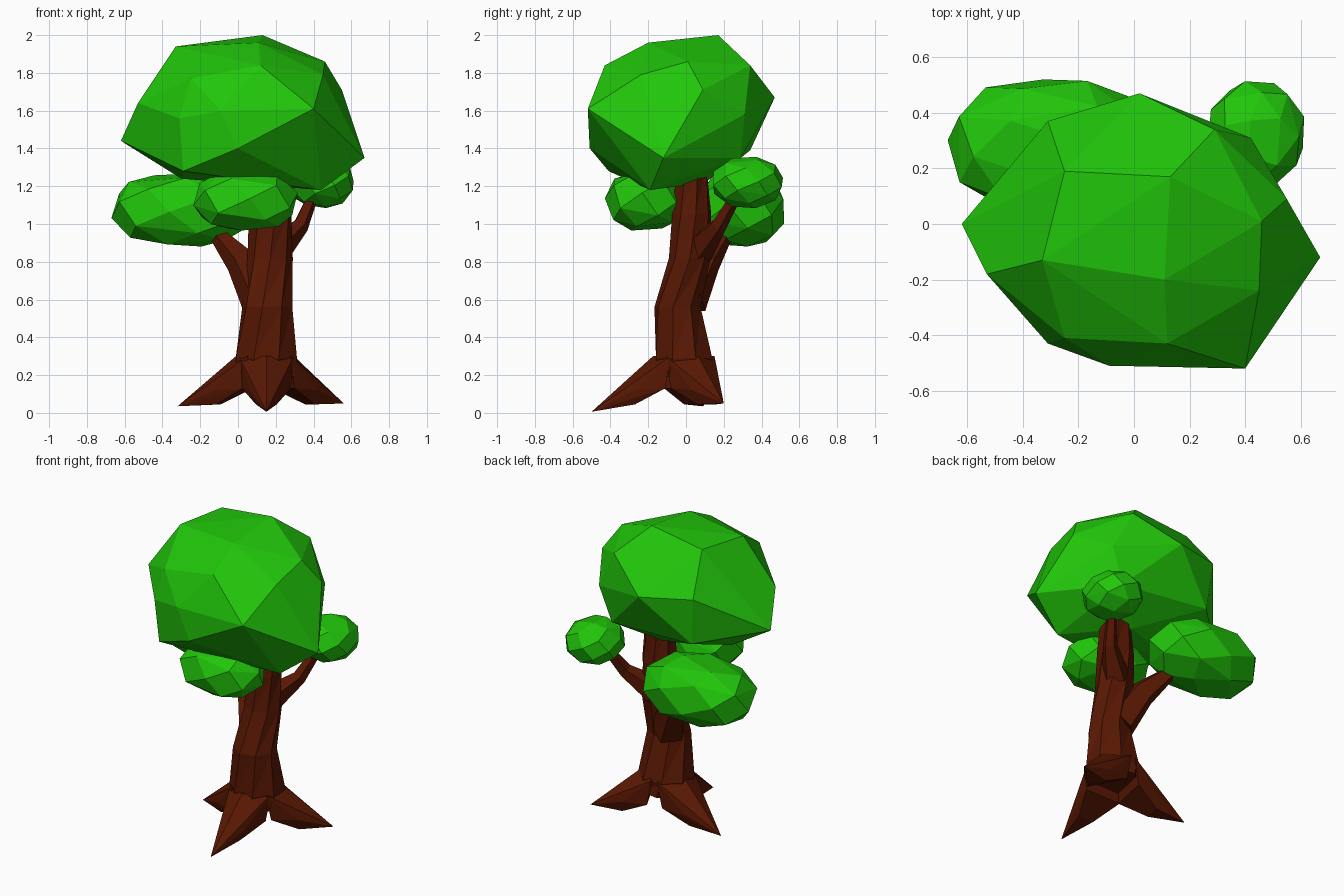
import bpy, bmesh, math
from mathutils import Vector

if "Cube" in bpy.data.objects:
    bpy.data.objects.remove(bpy.data.objects["Cube"])


def material(name, color):
    m = bpy.data.materials.new(name)
    m.diffuse_color = (*color, 1)
    m.use_nodes = True
    m.node_tree.nodes["Principled BSDF"].inputs["Base Color"].default_value = m.diffuse_color
    return m


LEAF = material("leaf_green", (0.015, 0.56, 0.003))
BARK = material("bark_brown", (0.10, 0.009, 0.001))


def add_object(name, bm, mat):
    bmesh.ops.recalc_face_normals(bm, faces=bm.faces[:])
    me = bpy.data.meshes.new(name)
    bm.to_mesh(me)
    bm.free()
    me.materials.append(mat)
    ob = bpy.data.objects.new(name, me)
    bpy.context.collection.objects.link(ob)
    return ob


def hull(name, points, mat=LEAF):
    """Faceted solid around a set of points."""
    bm = bmesh.new()
    for p in points:
        bm.verts.new(p)
    res = bmesh.ops.convex_hull(bm, input=bm.verts[:])
    loose = {v for v in res["geom_interior"] if isinstance(v, bmesh.types.BMVert)}
    bmesh.ops.delete(bm, geom=list(loose), context="VERTS")
    bmesh.ops.dissolve_limit(bm, angle_limit=math.radians(6), verts=bm.verts[:], edges=bm.edges[:])
    return add_object(name, bm, mat)


def leaf_clump(name, center, radii, count=30, turn=0.0, boxy=0.9):
    """Irregular faceted, slightly boxy ellipsoid from evenly spread points."""
    pts = []
    for i in range(count):
        h = 1 - 2 * (i + 0.5) / count
        a = turn + i * math.pi * (3 - math.sqrt(5))
        r = math.sqrt(1 - h * h)
        d = (r * math.cos(a), r * math.sin(a), h)
        pts.append([c + s * math.copysign(abs(k) ** boxy, k) for c, s, k in zip(center, radii, d)])
    return hull(name, pts)


def limb(name, stations, sides=6, twist=0.0, squash=1.0):
    """Tapered faceted limb; stations are (x, y, z, radius)."""
    axis = (Vector(stations[-1][:3]) - Vector(stations[0][:3])).normalized()
    if abs(axis.z) > 0.97:
        u, v = Vector((1, 0, 0)), Vector((0, 1, 0))
    else:
        u = axis.cross(Vector((0, 0, 1))).normalized()
        v = u.cross(axis)
    bm = bmesh.new()
    rings = []
    for k, (x, y, z, r) in enumerate(stations):
        ring = []
        for i in range(sides):
            a = 2 * math.pi * (i + 0.25) / sides + twist * k
            ring.append(bm.verts.new(Vector((x, y, z)) + u * r * math.cos(a) + v * r * squash * math.sin(a)))
        rings.append(ring)
    for lo, hi in zip(rings, rings[1:]):
        for i in range(sides):
            j = (i + 1) % sides
            bm.faces.new((lo[i], lo[j], hi[j]))
            bm.faces.new((lo[i], hi[j], hi[i]))
    bm.faces.new(rings[0])
    bm.faces.new(rings[-1])
    return add_object(name, bm, BARK)


# Main crown
hull("main_crown", [
    (0.13, 0.17, 2.0), (-0.25, 0.19, 1.95), (-0.33, -0.13, 1.94), (0.11, -0.20, 1.96),
    (0.46, 0.01, 1.86), (0.45, -0.24, 1.79), (0.12, -0.43, 1.84), (-0.25, -0.41, 1.77),
    (0.40, -0.52, 1.61), (-0.09, -0.51, 1.60), (0.0, -0.51, 1.40), (-0.31, -0.43, 1.56),
    (0.67, -0.12, 1.35), (0.44, -0.19, 1.18), (-0.29, -0.41, 1.28), (-0.53, -0.18, 1.64),
    (-0.62, 0.0, 1.44), (0.02, 0.47, 1.67), (0.29, 0.34, 1.84), (0.42, 0.31, 1.58),
    (0.55, 0.09, 1.71), (0.34, 0.29, 1.35), (-0.31, 0.37, 1.70), (-0.28, 0.34, 1.39),
    (-0.30, -0.05, 1.24), (0.10, 0.10, 1.22)])

# Smaller leaf clumps
leaf_clump("left_leaf_clump", (-0.30, 0.285, 1.075), (0.375, 0.245, 0.2), 30, 0.0, 0.85)
leaf_clump("front_leaf_clump", (0.04, -0.22, 1.125), (0.28, 0.21, 0.165), 26, 1.1, 0.85)
leaf_clump("right_leaf_clump", (0.44, 0.325, 1.22), (0.18, 0.195, 0.14), 32, 2.0, 0.95)

# Trunk
limb("trunk", [(0.15, -0.01, 0.19, 0.17), (0.15, -0.01, 0.29, 0.175), (0.155, -0.045, 0.56, 0.135),
               (0.17, 0.02, 0.82, 0.12), (0.17, 0.03, 1.05, 0.115), (0.17, 0.03, 1.32, 0.09)],
     sides=8, twist=0.2, squash=0.92)

# Three spreading roots: a flare off the trunk narrowing to a pointed tip
BASE = Vector((0.15, -0.01, 0))
UP = Vector((0, 0, 1))
for side, tip in (("front", (0.15, -0.50, 0.006)), ("left", (-0.32, 0.09, 0.035)), ("right", (0.56, 0.20, 0.05))):
    tip = Vector(tip)
    out = ((tip - BASE) * Vector((1, 1, 0))).normalized()
    across = out.cross(UP)
    mid = BASE + out * 0.26
    pts = [tip, BASE + out * 0.165 + UP * 0.30, mid + UP * 0.185]
    for s in (-1, 1):
        pts += [BASE + out * 0.07 + across * s * 0.145 + UP * 0.30,
                BASE + out * 0.10 + across * s * 0.13 + UP * 0.13,
                mid + across * s * 0.085 + UP * 0.12,
                mid + across * s * 0.055 + UP * 0.045]
    hull(side + "_root", pts, BARK)

# Branches holding the side clumps
limb("left_branch", [(0.12, 0.01, 0.60, 0.11), (0.02, 0.10, 0.80, 0.085), (-0.14, 0.23, 0.98, 0.035)], sides=5)
limb("right_branch", [(0.19, 0.06, 0.86, 0.09), (0.33, 0.17, 0.99, 0.045), (0.40, 0.27, 1.16, 0.03)], sides=5)
